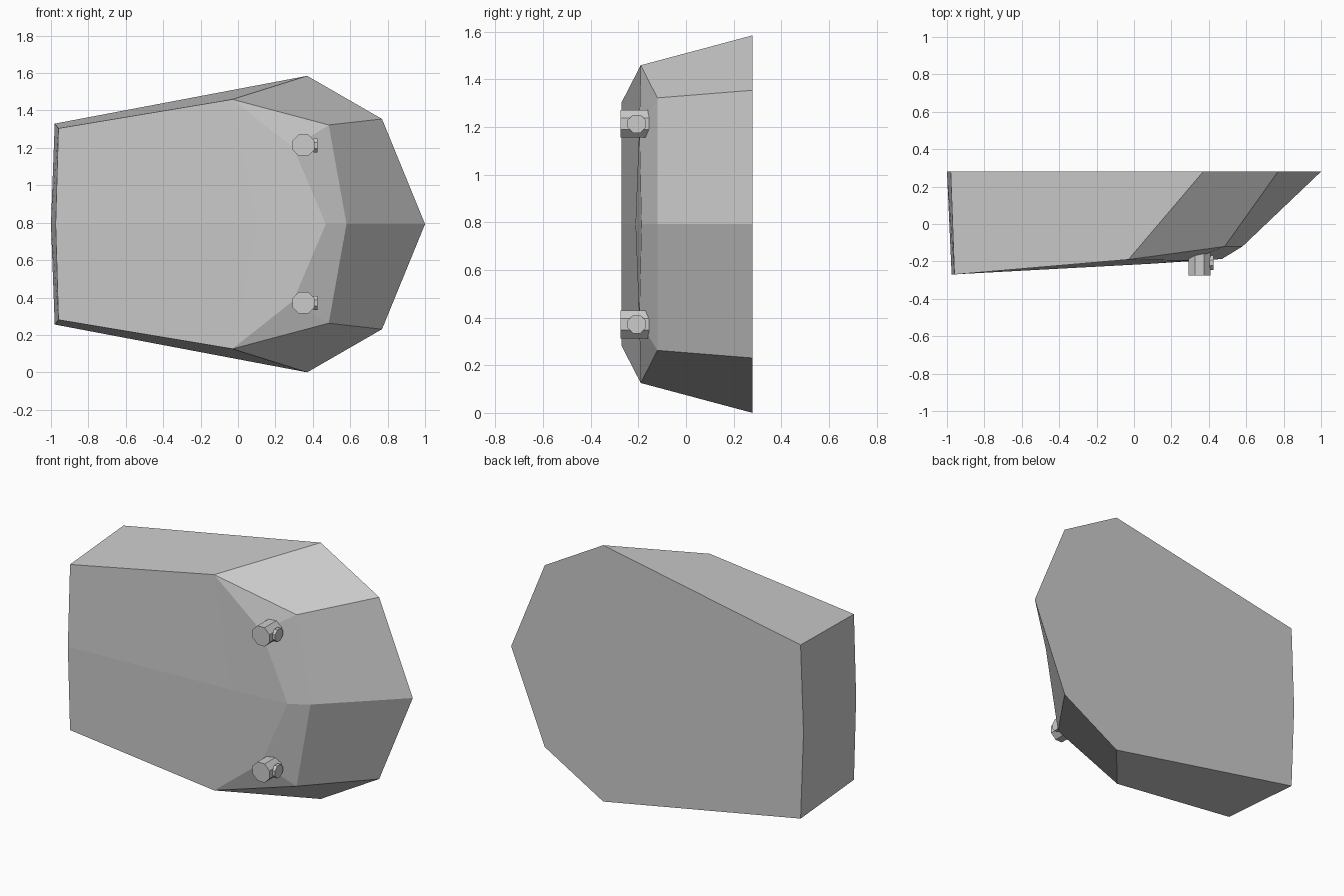
import bpy, bmesh, math
from mathutils import Matrix

if "Cube" in bpy.data.objects:
    bpy.data.objects.remove(bpy.data.objects["Cube"])

MID = 0.7925

def finish(bm, name):
    bmesh.ops.recalc_face_normals(bm, faces=bm.faces)
    me = bpy.data.meshes.new(name)
    bm.to_mesh(me)
    bm.free()
    ob = bpy.data.objects.new(name, me)
    bpy.context.collection.objects.link(ob)
    return ob

# upper half of the shell, heights measured from the middle line
back = [(-1.0, .28, 0), (-.98, .28, .537), (.37, .28, .7925), (.77, .28, .562), (1.0, .28, 0)]
front = [(-.975, -.27, 0), (-.96, -.27, .512), (-.03, -.19, .667), (.485, -.12, .53), (.58, -.12, 0)]
inner = [(.10, -.212, 0), (.295, -.196, .41), (.47, -.187, 0)]

def build_shell():
    bm = bmesh.new()
    for s in (1, -1):
        b, f, i = [[bm.verts.new((x, y, MID + s * z)) for x, y, z in pts]
                   for pts in (back, front, inner)]
        bm.faces.new(b)                                   # back plate
        for k in range(4):                                # side walls
            bm.faces.new((b[k], b[k + 1], f[k + 1], f[k]))
        bm.faces.new((f[0], f[1], f[2], i[0]))            # front panels
        bm.faces.new((i[0], f[2], i[1], i[2]))
        bm.faces.new((f[2], f[3], i[1]))                  # front bevel
        bm.faces.new((i[1], f[3], f[4], i[2]))
    bmesh.ops.remove_doubles(bm, verts=bm.verts, dist=1e-4)
    return finish(bm, "shell")

def cylinder(bm, start, end, r, axis):
    # octagonal bar along x or y
    mid = [(a + c) / 2 for a, c in zip(start, end)]
    depth = sum(abs(c - a) for a, c in zip(start, end))
    rot = Matrix.Rotation(math.pi / 2, 4, 'Y' if axis == 'x' else 'X')
    bmesh.ops.create_cone(bm, cap_ends=True, segments=8, radius1=r, radius2=r, depth=depth,
                          matrix=Matrix.Translation(mid) @ rot @ Matrix.Rotation(math.pi / 8, 4, 'Z'))

build_shell()

# knobs with a small side button
for name, z in (("upper_knob", MID + .421), ("lower_knob", MID - .421)):
    bm = bmesh.new()
    cylinder(bm, (.35, -.275, z), (.35, -.155, z), .063, 'y')
    cylinder(bm, (.36, -.207, z), (.41, -.207, z), .028, 'x')
    cylinder(bm, (.405, -.207, z), (.425, -.207, z), .041, 'x')
    finish(bm, name)
